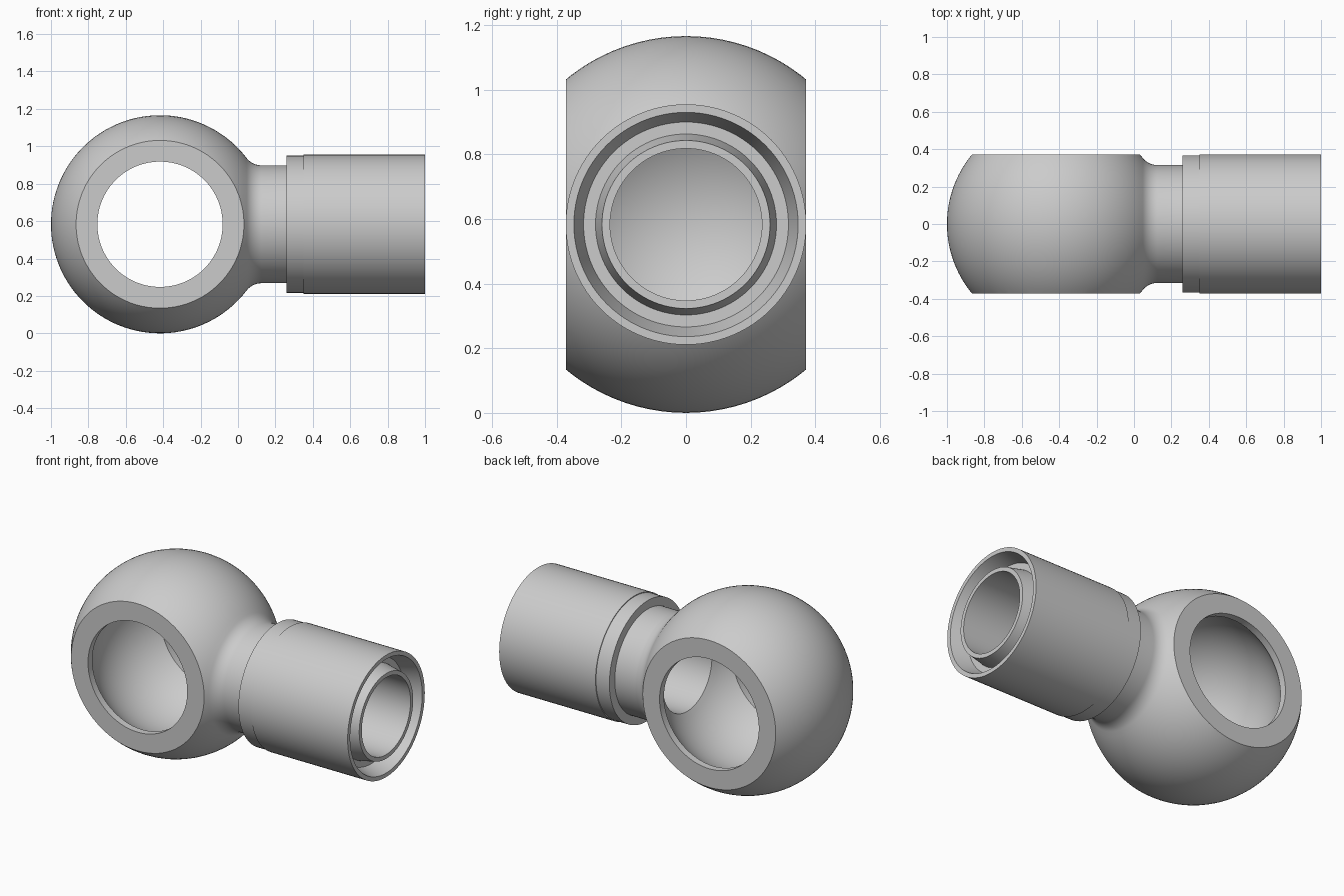
import bpy, bmesh
from math import sin, cos, asin, acos, pi, radians, sqrt
from mathutils import Matrix, Vector

cube = bpy.data.objects.get("Cube")
if cube:
    bpy.data.objects.remove(cube, do_unlink=True)

BALL_X, BALL_R, CAVITY_R = -0.417, 0.583, 0.47
HALF_WIDTH, HOLE_R = 0.372, 0.335
NECK_R, BORE_R, FILLET = 0.315, 0.235, 0.1

steel = bpy.data.materials.new("plain steel grey")
steel.use_nodes = True
steel.diffuse_color = (0.6, 0.6, 0.6, 1)
steel.node_tree.nodes["Principled BSDF"].inputs["Base Color"].default_value = (0.6, 0.6, 0.6, 1)


def arc(cx, cr, radius, start, end, steps):
    """Points (x, r) on an arc, angles measured from +x."""
    angles = [start + (end - start) * i / steps for i in range(steps + 1)]
    return [(cx + radius * cos(a), cr + radius * sin(a)) for a in angles]


def make_object(name, bm):
    bmesh.ops.recalc_face_normals(bm, faces=bm.faces)
    mesh = bpy.data.meshes.new(name)
    bm.to_mesh(mesh)
    bm.free()
    mesh.materials.append(steel)
    obj = bpy.data.objects.new(name, mesh)
    bpy.context.collection.objects.link(obj)
    return obj


def revolve(name, profile, segments=96):
    """Spin a profile of (x, r) points about the x axis."""
    bm = bmesh.new()
    verts = [bm.verts.new((x, 0, r)) for x, r in profile]
    edges = [bm.edges.new(pair) for pair in zip(verts, verts[1:])]
    bmesh.ops.spin(bm, geom=verts + edges, cent=(0, 0, 0), axis=(1, 0, 0),
                   angle=2 * pi, steps=segments)
    bmesh.ops.remove_doubles(bm, verts=bm.verts, dist=1e-5)
    bmesh.ops.dissolve_degenerate(bm, edges=bm.edges, dist=1e-6)
    return make_object(name, bm)


# Outer skin: ball, fillet into the neck, collar and sleeve
fillet_r = NECK_R + FILLET
fillet_x = BALL_X + sqrt((BALL_R + FILLET) ** 2 - fillet_r ** 2)
tangent = asin(fillet_r / (BALL_R + FILLET))
profile = arc(BALL_X, 0, BALL_R, pi, tangent, 48)
profile[0] = (BALL_X - BALL_R, 0)
profile += arc(fillet_x, fillet_r, FILLET, pi + tangent, 1.5 * pi, 10)[1:]
profile += [(0.26, NECK_R), (0.26, 0.367), (0.35, 0.367), (0.35, 0.372), (1, 0.372)]
# Tapered ring groove in the end face, then the bore
profile += [(1, 0.347), (0.9, 0.317), (0.9, 0.28), (1, 0.26), (1, BORE_R)]
# Round cavity inside the ball
profile += arc(BALL_X, 0, CAVITY_R, asin(BORE_R / CAVITY_R), pi, 40)
profile[-1] = (BALL_X - CAVITY_R, 0)

fitting = revolve("ball_fitting", profile)
fitting.data.transform(Matrix.Translation((0, 0, BALL_R)))

# Cutters: cross hole and the two flat sides
cutters = []
bm = bmesh.new()
bmesh.ops.create_cone(bm, cap_ends=True, segments=96, radius1=HOLE_R, radius2=HOLE_R, depth=2,
                      matrix=Matrix.Translation((BALL_X, 0, BALL_R)) @ Matrix.Rotation(pi / 2, 4, "X"))
cutters.append(make_object("cross_hole_cutter", bm))
for side, label in ((-1, "front"), (1, "back")):
    bm = bmesh.new()
    bmesh.ops.create_cube(bm, size=1, matrix=Matrix.Translation(
        (BALL_X, side * (HALF_WIDTH + 0.5), BALL_R)) @ Matrix.Diagonal((1.3, 1, 2, 1)))
    cutters.append(make_object(label + "_flat_cutter", bm))

bpy.ops.object.select_all(action="DESELECT")
bpy.context.view_layer.objects.active = fitting
fitting.select_set(True)
for cutter in cutters:
    cutter.hide_render = True
    mod = fitting.modifiers.new(cutter.name, "BOOLEAN")
    mod.operation = "DIFFERENCE"
    mod.solver = "EXACT"
    mod.object = cutter
    bpy.ops.object.modifier_apply(modifier=mod.name)
for cutter in cutters:
    bpy.data.objects.remove(cutter, do_unlink=True)

bpy.ops.object.shade_smooth_by_angle(angle=radians(25))
